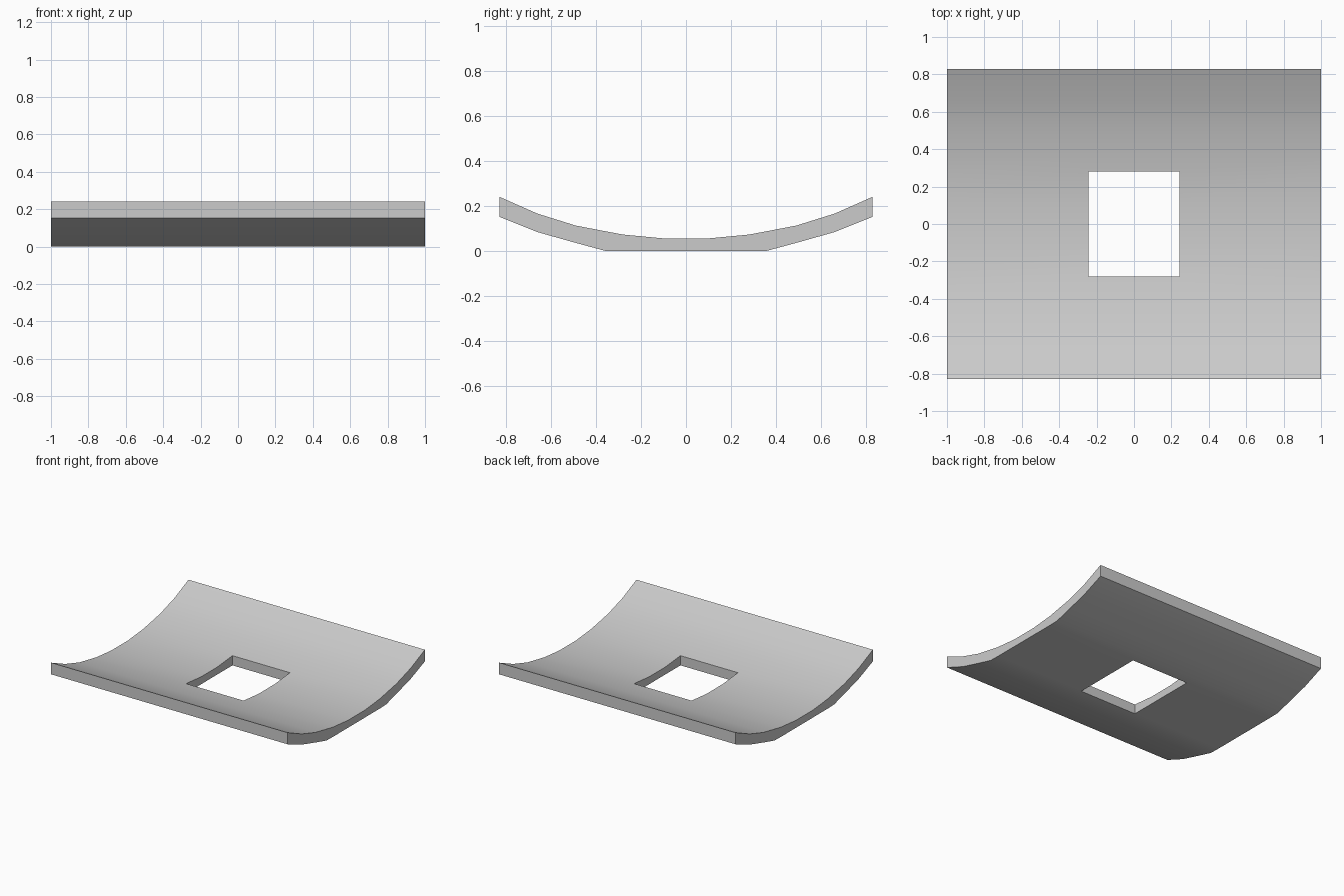
import bpy
import bmesh
import math

cube = bpy.data.objects.get("Cube")
if cube:
    bpy.data.objects.remove(cube, do_unlink=True)

# Plain grey material
grey = bpy.data.materials.new("light grey")
grey.use_nodes = True
colour = (0.6, 0.6, 0.6, 1)
grey.diffuse_color = colour
grey.node_tree.nodes["Principled BSDF"].inputs["Base Color"].default_value = colour

# Half of the curved section: (y, underside z, top z), mirrored to the front
half = [(0.1, 0, 0.057), (0.28, 0, 0.074), (0.36, 0.002, 0.089),
        (0.49, 0.037, 0.114), (0.66, 0.085, 0.167), (0.83, 0.153, 0.242)]
section = [(-y, low, high) for y, low, high in reversed(half)] + half
columns = [-1, -0.243, 0.243, 1]
hole_edge = 0.28

bm = bmesh.new()
under = [[bm.verts.new((x, y, low)) for y, low, high in section] for x in columns]
top = [[bm.verts.new((x, y, high)) for y, low, high in section] for x in columns]


def is_solid(i, j):
    """True where the plate has material, False outside it and in the window."""
    if not (0 <= i < len(columns) - 1 and 0 <= j < len(section) - 1):
        return False
    middle = (section[j][0] + section[j + 1][0]) / 2
    return i != 1 or abs(middle) > hole_edge


# Top and underside skins, with walls around the rim and the window
for i in range(len(columns) - 1):
    for j in range(len(section) - 1):
        if not is_solid(i, j):
            continue
        ring = [(i, j), (i + 1, j), (i + 1, j + 1), (i, j + 1)]
        bm.faces.new([top[a][b] for a, b in ring])
        bm.faces.new([under[a][b] for a, b in reversed(ring)])
        neighbours = [(i, j - 1), (i + 1, j), (i, j + 1), (i - 1, j)]
        for k, cell in enumerate(neighbours):
            if not is_solid(*cell):
                (a, b), (c, d) = ring[k], ring[(k + 1) % 4]
                bm.faces.new([under[a][b], under[c][d], top[c][d], top[a][b]])

# Remove the unused points inside the window
bmesh.ops.delete(bm, geom=[v for v in bm.verts if not v.link_faces], context="VERTS")
bmesh.ops.recalc_face_normals(bm, faces=bm.faces)
mesh = bpy.data.meshes.new("curved_plate")
bm.to_mesh(mesh)
bm.free()
mesh.materials.append(grey)

plate = bpy.data.objects.new("curved_plate", mesh)
bpy.context.collection.objects.link(plate)
bpy.ops.object.select_all(action="DESELECT")
plate.select_set(True)
bpy.context.view_layer.objects.active = plate
bpy.ops.object.shade_smooth_by_angle(angle=math.radians(30))
